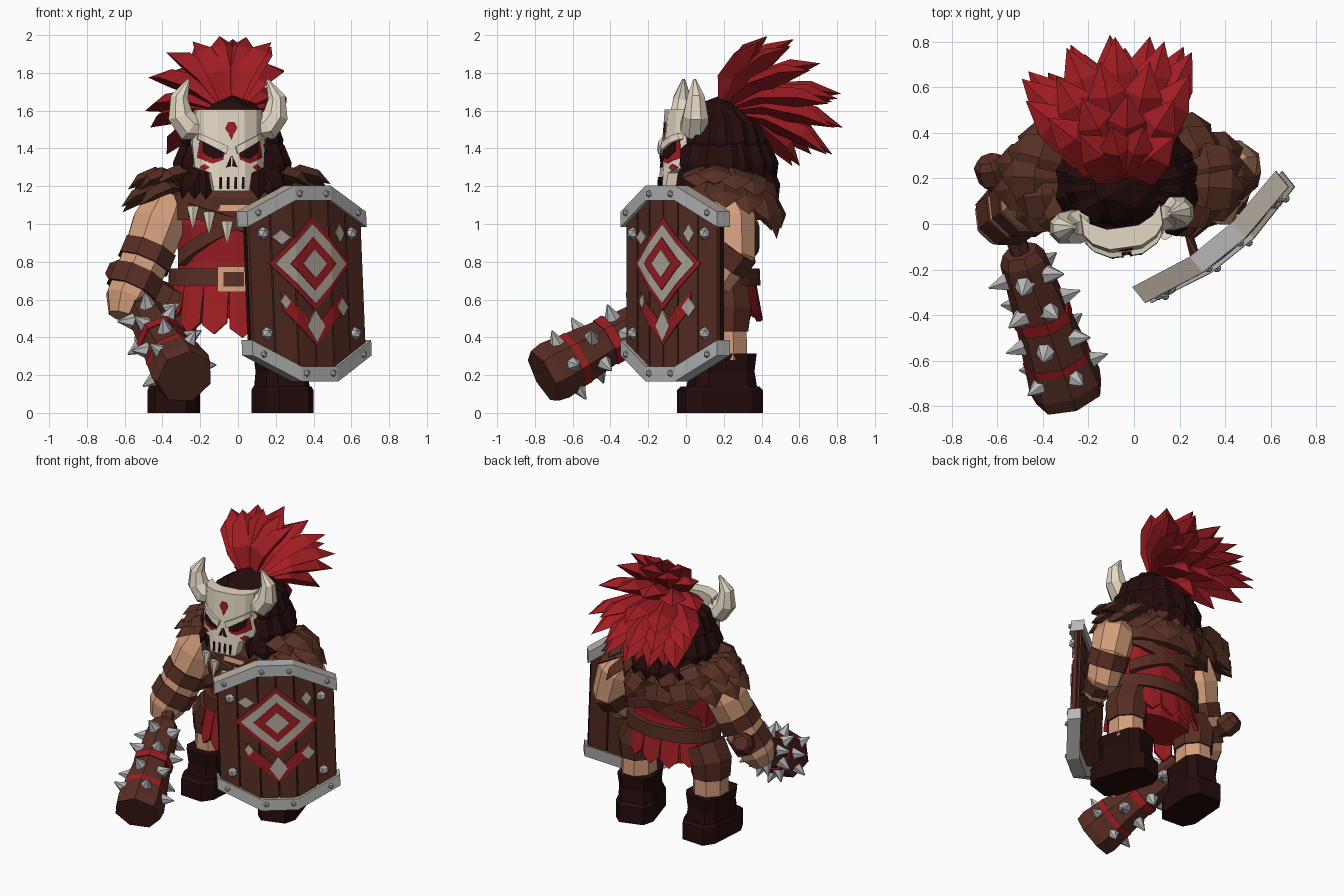
import bpy, bmesh, random
from math import sin, cos, radians, pi, tau
from mathutils import Vector, Matrix

random.seed(4)
if "Cube" in bpy.data.objects:
    bpy.data.objects.remove(bpy.data.objects["Cube"])


def material(name, *rgb):
    m = bpy.data.materials.new(name)
    m.use_nodes = True
    m.diffuse_color = (*rgb, 1)
    m.node_tree.nodes["Principled BSDF"].inputs["Base Color"].default_value = (*rgb, 1)
    return m


RED = material("crimson", .35, .012, .016)
CLOTH = material("cloth red", .33, .012, .015)
LEATHER = material("leather brown", .095, .026, .017)
FUR = material("fur brown", .095, .029, .017)
DARK = material("dark brown", .018, .0035, .0035)
SKIN = material("skin", .66, .34, .2)
BONE = material("bone", .77, .69, .55)
METAL = material("steel", .47, .47, .47)
PAINT = material("worn paint", .46, .4, .34)


def finish(name, bm, mat):
    bmesh.ops.recalc_face_normals(bm, faces=bm.faces)
    me = bpy.data.meshes.new(name)
    bm.to_mesh(me)
    bm.free()
    me.materials.append(mat)
    ob = bpy.data.objects.new(name, me)
    bpy.context.collection.objects.link(ob)
    return ob


def loft(name, rings, mat, sides=8, power=1):
    """Tube through rings of (centre, rx, ry); power below 1 makes it boxy."""
    bm = bmesh.new()
    pts = [Vector(r[0]) for r in rings]
    loops = []
    for i, (c, rx, ry) in enumerate(rings):
        t = (pts[min(i + 1, len(pts) - 1)] - pts[max(i - 1, 0)]).normalized()
        ref = Vector((0, 0, 1)) if abs(t.y) > .9 else Vector((0, 1, 0))
        ax = ref.cross(t).normalized()
        ay = t.cross(ax)
        loop = []
        for k in range(sides):
            a = tau * (k + .5) / sides
            px, py = (abs(f) ** power * (1 if f > 0 else -1) for f in (cos(a), sin(a)))
            loop.append(bm.verts.new(pts[i] + ax * px * rx + ay * py * ry))
        loops.append(loop)
    for a, b in zip(loops, loops[1:]):
        for k in range(sides):
            n = (k + 1) % sides
            bm.faces.new((a[k], a[n], b[n], b[k]))
    bm.faces.new(loops[0])
    bm.faces.new(loops[-1])
    return finish(name, bm, mat)


def plate(name, polys, place, mat, cuts=(), depth=.0, thick=.008):
    """Flat outlines, cut along lines of u, bent into shape by place(u, v, w)."""
    flat, bm = bmesh.new(), bmesh.new()
    for poly in polys:
        flat.faces.new([flat.verts.new((u, v, 0)) for u, v in poly])
    for c in cuts:
        geom = flat.verts[:] + flat.edges[:] + flat.faces[:]
        bmesh.ops.bisect_plane(flat, geom=geom, plane_co=(c, 0, 0), plane_no=(1, 0, 0))
    top = {v: bm.verts.new(place(v.co.x, v.co.y, depth)) for v in flat.verts}
    low = {v: bm.verts.new(place(v.co.x, v.co.y, depth - thick)) for v in flat.verts}
    for f in flat.faces:
        bm.faces.new([top[v] for v in f.verts])
        bm.faces.new([low[v] for v in reversed(f.verts)])
    for e in flat.edges:
        if len(e.link_faces) == 1:
            a, b = e.verts
            bm.faces.new((top[a], top[b], low[b], low[a]))
    flat.free()
    return finish(name, bm, mat)


def leaf(bm, base, tip, width, thick, bend=.0):
    """Pointed tuft with a diamond section, arching upward by bend."""
    base, tip = Vector(base), Vector(tip)
    d = (tip - base).normalized()
    side = d.cross(Vector((0, 0, 1))).normalized()
    up = side.cross(d)
    loops = []
    for t, s in ((0, .5), (.38, 1), (.75, .8)):
        c = base.lerp(tip, t) + up * bend * sin(pi * t)
        loops.append([bm.verts.new(c + o * s) for o in (side * width, up * thick, -side * width, -up * thick)])
    end = bm.verts.new(tip)
    for a, b in zip(loops, loops[1:]):
        for k in range(4):
            bm.faces.new((a[k], a[k - 1], b[k - 1], b[k]))
    for k in range(4):
        bm.faces.new((loops[-1][k], loops[-1][k - 1], end))
    bm.faces.new(loops[0])


def spike(bm, pos, direction, r, h):
    d = Vector(direction).normalized()
    m = Matrix.Translation(Vector(pos) + d * h / 2) @ d.to_track_quat('Z', 'Y').to_matrix().to_4x4()
    bmesh.ops.create_cone(bm, cap_ends=True, segments=6, radius1=r, radius2=r * .08, depth=h, matrix=m)


def interp(x, pts):
    """Piecewise linear, extended past the last point."""
    for (a, fa), (b, fb) in zip(pts, pts[1:]):
        if x <= b or b == pts[-1][0]:
            return fa + (fb - fa) * (x - a) / (b - a)


def diamond(u, v, a, b):
    return [(u - a, v), (u, v - b), (u + a, v), (u, v + b)]


def rect(u0, u1, v0, v1):
    return [(u0, v0), (u1, v0), (u1, v1), (u0, v1)]


# Legs and boots, toes turned outward
for side, x, w, yaw in (("left", .235, .135, 17), ("right", -.34, .135, -4)):
    loft(side + "_thigh_wrap", [((x * .85, .19, .64), .13, .15), ((x, .2, .54), .14, .155), ((x, .2, .43), .13, .14)], LEATHER)
    loft(side + "_knee", [((x, .2, .45), .115, .13), ((x, .2, .28), .12, .135)], SKIN)
    shaft = loft(side + "_boot_shaft", [((0, .01, .1), w * .94, .185), ((0, .01, .22), w * .88, .165),
                                        ((0, .01, .315), w * .97, .175)], DARK, 8, .5)
    foot = loft(side + "_boot_foot", [((0, 0, 0), w, .22), ((0, 0, .12), w, .22), ((0, 0, .14), w * .95, .2)], DARK, 8, .5)
    for part in (shaft, foot):
        part.location = (x, .18, 0)
        part.rotation_euler.z = radians(yaw)

# Torso, skirt, belt and straps wrapped round one ellipse
loft("torso", [((-.02, .17, z), rx, ry) for z, rx, ry in
               ((.5, .28, .17), (.68, .31, .19), (.8, .3, .18), (1, .33, .2), (1.13, .28, .17))], CLOTH, 12)
loft("neck", [((-.02, .14, 1.06), .21, .18), ((-.02, .15, 1.3), .13, .13)], SKIN)


def around(u, v, w):
    a, flare = radians(u), max(0, .7 - v) * .18
    return (-.02 + (.325 + flare + w) * cos(a), .17 + (.2 + flare + w) * sin(a), v)


steps = range(-345, 360, 15)
flaps = []
for k in range(15):
    a = k * 24
    low = .51 - .1 * max(0, -sin(radians(a + 12))) + random.uniform(-.03, .03)
    flaps.append([(a + 1, .7), (a + 25, .7), (a + 24, low + .06), (a + 13, low), (a + 2, low + .05)])
plate("skirt_flaps", flaps, around, CLOTH, steps, .0, .025)
plate("belt", [rect(0, 360, .675, .765)], around, LEATHER, steps, .02, .05)
plate("buckle", [rect(-104, -77, .64, .775)], around, SKIN, steps, .035, .02)
plate("buckle_inset", [rect(-99, -82, .67, .745)], around, LEATHER, steps, .041)
plate("chest_straps", [[(-150, .78), (-60, 1.06), (-60, 1.13), (-150, .86)],
                       [(-135, 1.04), (-70, .94), (-70, 1), (-135, 1.11)],
                       [(30, .78), (150, 1.02), (150, 1.1), (30, .86)],
                       [(30, 1), (150, .76), (150, .84), (30, 1.08)]], around, LEATHER, steps, .02, .05)
bm = bmesh.new()
for a, z in ((-128, 1.09), (-112, 1.06), (-96, 1.01), (-80, 1.06), (-64, 1.09)):
    spike(bm, around(a, z, .03), (0, -.2, -1), .036, .12)
finish("tooth_necklace", bm, BONE)

# Fur mantle
loft("mantle_base", [((-.04, .2, 1.02), .39, .22), ((-.04, .2, 1.16), .39, .23), ((-.03, .18, 1.26), .26, .19)], FUR, 12)
bm = bmesh.new()
for tier, (r, top, drop) in enumerate(((.0, 1.18, .98), (-.03, 1.24, 1.1))):
    for k in range(15):
        a = tau * (k + tier / 2) / 15
        c, s = cos(a), sin(a)
        if s > -.75:
            j = random.uniform(-.03, .03)
            leaf(bm, (.27 * c - .05, .2 + .15 * s, top), ((.56 + r + j) * c - .05, .21 + (.29 + r + j) * s,
                 drop - .05 * s + .08 * abs(c) + j), .11, .04, .05)
finish("fur_mantle", bm, FUR)


# Arms with leather bands
def arm(side, pts, bands):
    loft(side + "_arm", [(p, r, r) for p, r in pts], SKIN)
    for n, (seg, t0, t1) in enumerate(bands):
        (a, ra), (b, rb) = pts[seg], pts[seg + 1]
        a, b = Vector(a), Vector(b)
        loft(f"{side}_arm_band_{n}", [(a.lerp(b, t), ra + .012, rb + .018) for t in (t0, t1)], LEATHER)


arm("right", [((-.36, .17, 1.14), .12), ((-.42, .14, 1), .15), ((-.47, .1, .86), .14), ((-.53, .06, .72), .135),
              ((-.585, .02, .6), .125), ((-.61, -.01, .51), .08)], [(2, -.1, .5), (3, -.15, .65)])
arm("left", [((.31, .18, 1.12), .12), ((.38, .24, 1), .14), ((.42, .25, .85), .13), ((.4, .16, .73), .115),
             ((.36, .03, .68), .08)], [(2, -.2, .5), (3, .1, .6)])

# Spiked club
A, T = Vector((-.5, -.12, .54)), Vector((-.28, -.755, .19))
loft("club_handle", [(A.lerp(T, t), r, r) for t, r in
                     ((-.64, .05), (-.6, .075), (-.5, .075), (-.45, .045), (.1, .045))], LEATHER, 7)


def club_r(t):
    return .1 + .055 * t


loft("club_head", [(A.lerp(T, t), r, r) for t, r in
                   ((0, .08), (.06, .105), (.5, .13), (.92, .167), (1, .155))], LEATHER, 7)
for n, t in enumerate((.42, .72)):
    loft(f"club_cloth_band_{n}", [(A.lerp(T, t + s), club_r(t) + .014, club_r(t) + .014) for s in (0, .07)], CLOTH, 7)
axis = (T - A).normalized()
side = axis.cross(Vector((0, 0, 1))).normalized()
bm = bmesh.new()
for row, t in enumerate((.16, .37, .6, .82)):
    for k in range(5):
        a = tau * (k + row / 2) / 5
        d = side * cos(a) + side.cross(axis) * sin(a)
        spike(bm, A.lerp(T, t) + d * club_r(t) * .9, d, .046, .085)
finish("club_spikes", bm, METAL)

# Shield: planks, rim, painted emblem and bolts
U, W = Vector((cos(radians(39)), sin(radians(39)), 0)), Vector((sin(radians(39)), -cos(radians(39)), 0))


def shield(u, v, w):
    bend = interp(abs(u), ((0, .055), (.12, .055), (.385, 0)))
    return Vector((.352 + .04 * (.7 - v), -.06, v)) + U * u + W * (bend + w)


def top(u):
    return interp(abs(u), ((0, 1.17), (.12, 1.17), (.385, 1.04)))


MID = 1.37
folds = (-.12, .12)
edges = (-.385, -.255, -.12, 0, .12, .255, .385)
planks = [[(a, MID - top(a)), (b, MID - top(b)), (b, top(b)), (a, top(a))]
          for a, b in ((a + .004, b - .004) for a, b in zip(edges, edges[1:]))]
plate("shield_planks", planks, shield, LEATHER, folds, .02, .05)
plate("shield_core", [[(u, MID - top(u)) for u in edges] + [(u, top(u)) for u in reversed(edges)]],
      shield, DARK, folds, .0, .02)
corners = (-.405, -.12, .12, .405)
rim = [[(a, top(a) - .045), (b, top(b) - .045), (b, top(b) + .035), (a, top(a) + .035)]
       for a, b in zip(corners, corners[1:])]
for name, polys in (("top", rim), ("bottom", [[(u, MID - v) for u, v in p] for p in rim])):
    band = plate(f"shield_{name}_rim", polys, shield, METAL, (), .045, .09)
    band.data.materials.append(PAINT)
    for f in band.data.polygons:  # worn sloping upper edges
        f.material_index = int(.3 < f.normal.z < .97)
V = .79
chevron = [(-.21, .64), (-.21, .55), (0, .36), (.21, .55), (.21, .64), (0, .46)]
emblem = (("back", [diamond(0, V, .275, .245), chevron], CLOTH),
          ("ring", [diamond(0, V, .24, .21), diamond(0, .46, .06, .085), diamond(.2, .56, .045, .05),
                    diamond(-.2, .93, .055, .04), diamond(.2, .95, .035, .05), diamond(-.19, .59, .03, .04)], PAINT),
          ("inner", [diamond(0, V, .155, .14)], CLOTH), ("boss", [diamond(0, V, .08, .075)], PAINT))
for n, (name, polys, mat) in enumerate(emblem):
    plate("shield_emblem_" + name, polys, shield, mat, folds, .026 + .005 * n)
bm = bmesh.new()
for u, v, w in [(s * u, v, w) for s in (-1, 1) for u, v, w in
                ((.3, .95, .02), (.3, .42, .02), (.34, 1.06, .045), (.34, .31, .045), (.09, 1.16, .045), (.09, .21, .045))]:
    bmesh.ops.create_icosphere(bm, subdivisions=1, radius=.036 if w < .03 else .02,
                               matrix=Matrix.Translation(shield(u, v, w)))
finish("shield_bolts", bm, METAL)
loft("shield_grip", [(shield(u, .68, w), .025, .025) for u, w in ((-.12, -.04), (-.08, -.13), (.08, -.13), (.12, -.04))], LEATHER, 6)

# Head and dark hair
bm = bmesh.new()
bmesh.ops.create_icosphere(bm, subdivisions=2, radius=1, matrix=Matrix.Translation((-.03, .18, 1.41)) @ Matrix.Diagonal((.23, .21, .27, 1)))
for r0, z0, r1, z1 in ((.13, 1.6, .26, 1.36), (.17, 1.47, .31, 1.24), (.18, 1.34, .32, 1.13)):
    for k in range(13):
        a = radians(-30 + k * 20 + random.uniform(-5, 5))
        c, s = cos(a), sin(a)
        leaf(bm, (-.03 + r0 * c, .17 + r0 * s, z0), (-.03 + r1 * c, .17 + r1 * s, z1), .08, .035, .035)
for x in (-.23, -.17, .11, .18):
    leaf(bm, (x, .06, 1.38), (x, -.03, 1.13), .06, .04)
finish("dark_hair", bm, DARK)

# Red crest fanned backwards
bm = bmesh.new()
for el, length, spread in ((62, .46, (-46, -14, 20, 50)), (46, .53, (-52, -28, 2, 32)), (28, .58, (-52, -34, -12, 12, 32)),
                           (9, .63, (-46, -24, -4, 16, 28)), (-8, .64, (-42, -22, -6, 10, 24)),
                           (-22, .62, (-36, -18, 0, 18)), (-36, .5, (-26, 4))):
    for az in spread:
        e, a = radians(el - .2 * abs(az) * (el > 0)), radians(az)
        d = Vector((cos(e) * sin(a), cos(e) * cos(a), sin(e)))
        base = Vector((-.04, .2, 1.6)) + d * .03
        leaf(bm, base, base + d * (length - .03), .105, .06, .06)
finish("red_crest", bm, RED)

# Bone mask with horns
turn = Matrix.Rotation(radians(8), 3, 'Z')
PIVOT = Vector((-.072, .15, 0))


def mask(u, v, w):
    y = interp(abs(u), ((0, 0), (.07, 0), (.14, .035), (.2, .11))) + .08 * (v - 1.3)
    return turn @ Vector((u, y - .28 - w, v)) + PIVOT


def both(poly):
    return [poly, [(-u, v) for u, v in poly]]


half = [(.175, 1.605), (.195, 1.43), (.185, 1.3), (.11, 1.27), (.095, 1.175)]
bends = (-.14, -.07, .07, .14)
plate("mask", [half + [(-u, v) for u, v in reversed(half)]], mask, BONE, bends, .0, .09)
plate("mask_brows", both([(.02, 1.41), (.165, 1.48), (.175, 1.45), (.03, 1.37)]), mask, BONE, bends, .022, .03)
plate("mask_war_paint", both([(.035, 1.39), (.16, 1.45), (.175, 1.35), (.1, 1.32), (.045, 1.34)])
      + both(diamond(.14, 1.3, .025, .018))
      + [[(.032 * cos(k * pi / 3), 1.51 + .035 * sin(k * pi / 3)) for k in range(6)], diamond(0, 1.475, .012, .03)],
      mask, CLOTH, bends, .004)
plate("mask_sockets", both([(.04, 1.39), (.15, 1.435), (.15, 1.38), (.1, 1.345), (.05, 1.35)])
      + both([(.003, 1.36), (.03, 1.3), (.005, 1.305)])
      + [rect(u - .006, u + .006, 1.185, 1.25) for u in (-.06, -.02, .02, .06)], mask, DARK, bends, .008)
for s, name in ((1, "left"), (-1, "right")):
    pts = ((.15, 1.5, .06), (.205, 1.51, .08), (.255, 1.575, .072), (.26, 1.67, .05), (.21, 1.765, .008))
    loft(name + "_horn", [(turn @ Vector((s * u, -.135, z)) + PIVOT, r, r) for u, z, r in pts], BONE)
